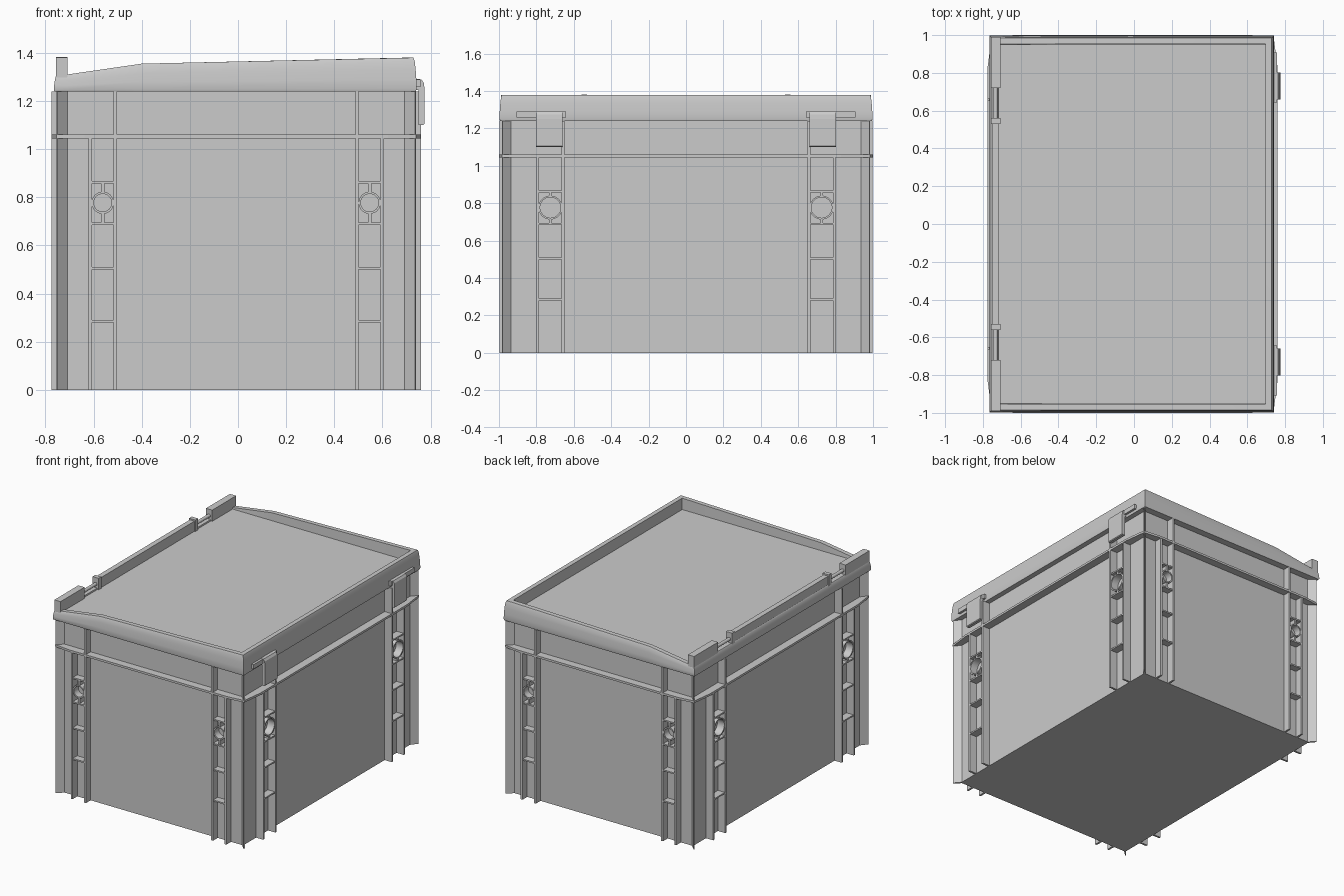
import bpy, bmesh, math
from mathutils import Matrix, Vector

if "Cube" in bpy.data.objects:
    bpy.data.objects.remove(bpy.data.objects["Cube"])

CX = -0.0075  # body centre in x


def finish(name, bm, smooth=False):
    bmesh.ops.recalc_face_normals(bm, faces=bm.faces)
    me = bpy.data.meshes.new(name)
    bm.to_mesh(me)
    bm.free()
    ob = bpy.data.objects.new(name, me)
    bpy.context.collection.objects.link(ob)
    if smooth:
        bpy.ops.object.select_all(action='DESELECT')
        ob.select_set(True)
        bpy.context.view_layer.objects.active = ob
        bpy.ops.object.shade_smooth_by_angle(angle=math.radians(35))
    return ob


def box(bm, a, b):
    """Box between two corners."""
    a, b = Vector(a), Vector(b)
    d = b - a
    m = Matrix.Translation((a + b) / 2) @ Matrix.Diagonal((abs(d.x), abs(d.y), abs(d.z), 1))
    bmesh.ops.create_cube(bm, size=1, matrix=m)


def loft(bm, rings, cyclic=False):
    """Skin closed rings; cap the ends, or join last to first."""
    vs = [[bm.verts.new(p) for p in r] for r in rings]
    n = len(vs[0])
    for a, b in zip(vs, vs[1:] + (vs[:1] if cyclic else [])):
        for i in range(n):
            j = (i + 1) % n
            bm.faces.new((a[i], a[j], b[j], b[i]))
    if not cyclic:
        bm.faces.new(vs[0])
        bm.faces.new(vs[-1])


def prism(bm, outline, z0, z1):
    loft(bm, [[(x, y, z) for x, y in outline] for z in (z0, z1)])


def four_corners(corner):
    """Mirror one quadrant's points (counter-clockwise, +x +y) to all four."""
    out = []
    for sx, sy in ((1, 1), (-1, 1), (-1, -1), (1, -1)):
        pts = corner if sx * sy > 0 else corner[::-1]
        out += [(CX + sx * x, sy * y) for x, y in pts]
    return out


# tub with flared corner fins
bm = bmesh.new()
prism(bm, four_corners([(0.71, 0.935), (0.7475, 0.98), (0.7425, 0.985), (0.70, 0.945)]), 0, 1.24)
finish("tub", bm)

# horizontal band round the tub
bm = bmesh.new()
prism(bm, four_corners([(0.7675, 0.83), (0.7475, 0.985), (0.63, 1.0)]), 1.045, 1.06)
finish("band", bm)

# ribs, ledges and round bosses on each side
T = 0.007
sides = {
    "front": (0, 0.94, 0.998, 0.502, 0.607, 0.046),
    "right": (90, 0.705, 0.7675, 0.6575, 0.7925, 0.064),
    "back": (180, 0.94, 0.998, 0.502, 0.607, 0.046),
    "left": (270, 0.705, 0.7675, 0.6575, 0.7925, 0.064),
}
for name, (angle, wall, out, u0, u1, r) in sides.items():
    turn = Matrix.Translation((CX, 0, 0)) @ Matrix.Rotation(math.radians(angle), 4, 'Z')
    ribs, bosses = bmesh.new(), bmesh.new()
    for s in (-1, 1):
        box(ribs, (s * u0 - T, -out, 0), (s * u0 + T, -wall, 1.24))
        box(ribs, (s * u1 - T, -out, 0), (s * u1 + T, -wall, 1.05))
        for z in (0.285, 0.505, 0.69, 0.863):
            box(ribs, (s * u0, -out + 0.003, z - 0.005), (s * u1, -wall, z + 0.005))
        uc, zc = s * (u0 + u1) / 2, 0.777
        for za, zb in ((0.69, zc - r + 0.004), (zc + r - 0.004, 0.863)):
            box(ribs, (uc - T, -out + 0.006, za), (uc + T, -wall, zb))
        rings = []
        for rad, y in ((r, -wall), (r, -out + 0.003), (r - 0.009, -out + 0.003), (r - 0.009, -wall)):
            rings.append([(uc + rad * math.cos(k * math.tau / 32), y,
                           zc + rad * math.sin(k * math.tau / 32)) for k in range(32)])
        loft(bosses, rings, cyclic=True)
    for part, b in (("ribs", ribs), ("bosses", bosses)):
        b.transform(turn)
        finish(f"{name}_{part}", b, smooth=part == "bosses")

# lid: bulged rim with sloping top and sunken panel
X0, X1, Y = -0.765, 0.742, 0.997


def top(x):
    pts = ((-0.765, 1.31), (-0.71, 1.31), (-0.4, 1.355), (0.742, 1.38))
    for (xa, za), (xb, zb) in zip(pts, pts[1:]):
        if x <= xb:
            return za + (zb - za) * (x - xa) / (xb - xa)
    return pts[-1][1]


def lid_ring(inset, t, floor=None):
    xs = (X0, -0.71, -0.4, X1)
    pts = [(x, -1) for x in xs] + [(x, 1) for x in xs[::-1]]
    ring = []
    for x, s in pts:
        z = 1.24 + t * (top(x) - 1.24) if floor is None else floor
        xi = x + inset if x == X0 else x - inset if x == X1 else x
        ring.append((xi, s * (Y - inset), z))
    return ring


bm = bmesh.new()
loft(bm, [lid_ring(0.003, 0), lid_ring(0, 0.08), lid_ring(0.001, 0.35), lid_ring(0.004, 0.65),
          lid_ring(0.008, 0.9), lid_ring(0.013, 1), lid_ring(0.045, 1), lid_ring(0.047, 0, 1.30)])
finish("lid", bm, smooth=True)

# raised hinge rail along the left edge, with pins in the gaps
bm = bmesh.new()
box(bm, (-0.752, -0.54, 1.29), (-0.715, 0.54, 1.372))
for s in (-1, 1):
    box(bm, (-0.757, s * 0.72, 1.29), (-0.708, s * 0.99, 1.38))
    box(bm, (-0.757, s * 0.53, 1.29), (-0.708, s * 0.56, 1.382))
finish("hinge_rail", bm)
bm = bmesh.new()
for s in (-1, 1):
    m = Matrix.Translation((-0.733, s * 0.64, 1.335)) @ Matrix.Rotation(math.pi / 2, 4, 'X')
    bmesh.ops.create_cone(bm, cap_ends=True, segments=12, radius1=0.012, radius2=0.012, depth=0.18, matrix=m)
finish("hinge_pins", bm, smooth=True)

# latch clips and their bars on the right edge
clip = ((0.73, 1.292), (0.762, 1.29), (0.772, 1.275), (0.775, 1.25), (0.775, 1.105),
        (0.77, 1.10), (0.75, 1.10), (0.75, 1.245), (0.73, 1.245))
for s, name in ((-1, "front"), (1, "back")):
    bm = bmesh.new()
    loft(bm, [[(x, s * y, z) for x, z in clip] for y in (0.66, 0.802)])
    finish(name + "_latch", bm)
    bm = bmesh.new()
    box(bm, (0.73, s * 0.642, 1.258), (0.758, s * 0.907, 1.29))
    finish(name + "_latch_bar", bm)
